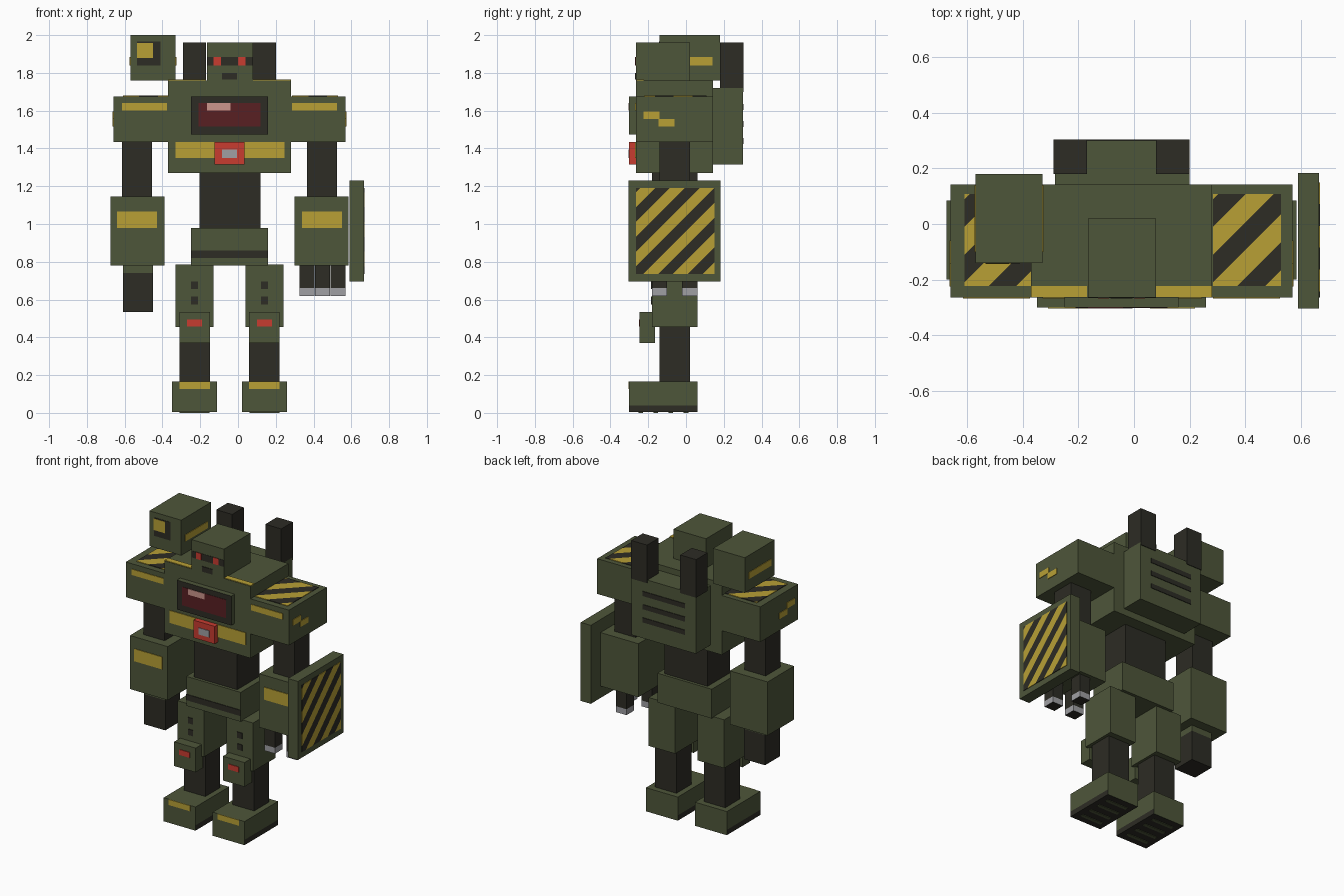
import bpy, bmesh, math
from mathutils import Vector

cube = bpy.data.objects.get("Cube")
if cube:
    bpy.data.objects.remove(cube, do_unlink=True)

CX = -0.045   # body symmetry plane
T = 0.004     # thickness of painted plates


def material(name, rgb):
    m = bpy.data.materials.new(name)
    m.use_nodes = True
    m.diffuse_color = (*rgb, 1)
    m.node_tree.nodes["Principled BSDF"].inputs["Base Color"].default_value = (*rgb, 1)
    return m


GREEN = material("olive green", (0.076, 0.093, 0.042))
DARK = material("dark grey", (0.026, 0.025, 0.018))
YELLOW = material("hazard yellow", (0.479, 0.352, 0.036))
RED = material("signal red", (0.578, 0.045, 0.030))
MAROON = material("window maroon", (0.098, 0.014, 0.016))
PINK = material("window glint", (0.610, 0.305, 0.262))
GREY = material("light grey", (0.350, 0.350, 0.370))


def box(name, x, y, z, mat, mat2=None, cuts=(), rule=None):
    """Box from axis ranges; optional plane cuts and a rule for faces of mat2."""
    bm = bmesh.new()
    bmesh.ops.create_cube(bm, size=1)
    for v in bm.verts:
        v.co = Vector([r[0] + (c + 0.5) * (r[1] - r[0]) for c, r in zip(v.co, (x, y, z))])
    for n, d in cuts:
        n = Vector(n)
        bmesh.ops.bisect_plane(bm, geom=bm.verts[:] + bm.edges[:] + bm.faces[:],
                               plane_co=n * (d / n.length_squared), plane_no=n)
    bm.normal_update()
    if rule:
        for f in bm.faces:
            f.material_index = int(rule(f.calc_center_median(), f.normal))
    me = bpy.data.meshes.new(name)
    bm.to_mesh(me)
    bm.free()
    me.materials.append(mat)
    if mat2:
        me.materials.append(mat2)
    ob = bpy.data.objects.new(name, me)
    bpy.context.collection.objects.link(ob)
    return ob


def flip(x):
    return (2 * CX - x[1], 2 * CX - x[0])


def pair(name, x, *args, **kw):
    """Left part plus its mirrored right part."""
    box("left_" + name, x, *args, **kw)
    box("right_" + name, flip(x), *args, **kw)


def front(name, x, y, z, mat, layer=1, both=False):
    """Painted plate on a front-facing surface at depth y."""
    (pair if both else box)(name, x, (y - T * layer, y), z, mat)


def striped(name, x, y, z, n, start, period):
    """Plate with diagonal stripes; yellow bands begin at start."""
    h = period / 2
    cuts = [(n, start + k * h) for k in range(-16, 17)]
    box(name, x, y, z, YELLOW, DARK, cuts,
        lambda c, _: math.floor((c.dot(Vector(n)) - start) / h) % 2)


# Torso, waist and pelvis
box("torso", (-0.37, 0.28), (-0.265, 0.143), (1.27, 1.76), GREEN)
box("waist", (-0.205, 0.12), (-0.18, 0.06), (0.98, 1.27), DARK)
box("pelvis", (-0.25, 0.16), (-0.20, 0.08), (0.78, 0.98), GREEN)
front("pelvis_stripe", (-0.25, 0.16), -0.20, (0.82, 0.86), DARK)
pair("collar_stripe", (0.08, 0.28), (-0.262, -0.223), (1.76, 1.76 + T), YELLOW)
front("belt_stripe", (-0.33, 0.245), -0.265, (1.35, 1.435), YELLOW)

# Chest window and buckle
box("window_frame", (-0.25, 0.16), (-0.301, -0.26), (1.475, 1.675), GREEN, DARK,
    rule=lambda c, n: n.y < -0.5)
front("window_pane", (-0.21, 0.12), -0.301, (1.515, 1.64), MAROON, 0.5)
front("window_glint", (-0.165, -0.04), -0.301, (1.60, 1.64), PINK)
box("buckle", (-0.125, 0.035), (-0.301, -0.26), (1.315, 1.435), RED)
front("buckle_centre", (-0.085, -0.005), -0.301, (1.35, 1.395), GREY)

# Head
box("head", (-0.165, 0.08), (-0.265, 0.02), (1.76, 1.96), GREEN)
front("visor", (-0.165, 0.08), -0.265, (1.84, 1.885), DARK, 0.5)
front("eye", (0.0, 0.04), -0.265, (1.84, 1.885), RED, both=True)
front("mouth", (-0.085, -0.005), -0.265, (1.765, 1.80), DARK)

# Backpack, vents and exhausts
box("backpack", (-0.285, 0.20), (0.143, 0.301), (1.315, 1.72), GREEN)
for i, z in enumerate((1.44, 1.53, 1.62)):
    box(f"backpack_vent_{i + 1}", (-0.205, 0.115), (0.301, 0.305), (z - 0.016, z + 0.016), DARK)
pair("exhaust", (0.08, 0.20), (0.18, 0.305), (1.70, 1.96), DARK)

# Shoulder launcher
box("launcher", (-0.57, -0.33), (-0.14, 0.18), (1.76, 2.0), GREEN)
front("launcher_muzzle", (-0.535, -0.41), -0.14, (1.84, 1.965), DARK, 0.5)
front("launcher_lens", (-0.535, -0.45), -0.14, (1.88, 1.958), YELLOW)
for side, x in (("left", -0.33), ("right", -0.57 - T)):
    box(f"launcher_{side}_stripe", (x, x + T), (-0.10, 0.14), (1.84, 1.885), YELLOW)

# Shoulders with striped tops
pair("shoulder", (0.28, 0.57), (-0.265, 0.143), (1.435, 1.675), GREEN)
front("shoulder_stripe", (0.285, 0.525), -0.265, (1.60, 1.64), YELLOW, both=True)
pair("shoulder_mark_front", (0.57, 0.57 + T), (-0.225, -0.14), (1.555, 1.595), YELLOW)
pair("shoulder_mark_back", (0.57, 0.57 + T), (-0.145, -0.06), (1.515, 1.555), YELLOW)
for side, x, start in (("left", (0.285, 0.53), 0.295), ("right", (-0.61, -0.365), -0.60)):
    striped(side + "_shoulder_hazard", x, (-0.223, 0.108), (1.675, 1.675 + T),
            (1, -1, 0), start, 0.20)

# Arms
pair("upper_arm", (0.365, 0.525), (-0.14, 0.02), (1.145, 1.435), DARK)
pair("forearm", (0.30, 0.585), (-0.20, 0.085), (0.78, 1.145), GREEN)
front("forearm_stripe", (0.34, 0.55), -0.20, (0.98, 1.065), YELLOW, both=True)

# Right arm barrel with a green collar
box("right_barrel", (-0.61, -0.45), (-0.14, 0.02), (0.535, 0.78), DARK, GREEN,
    [((0, 0, 1), 0.74)], lambda c, n: c.z > 0.74)

# Left hand with three fingers and pale tips
for i, (x, y) in enumerate(((0.365, -0.14), (0.53, -0.14), (0.447, 0.02))):
    box(f"left_finger_{i + 1}", (x - 0.04, x + 0.04), (y - 0.04, y + 0.04), (0.62, 0.78),
        DARK, GREY, [((0, 0, 1), 0.66)], lambda c, n: c.z < 0.66 and n.z > -0.5)

# Shield with hazard panel
box("shield", (0.59, 0.666), (-0.305, 0.183), (0.695, 1.23), GREEN)
striped("shield_hazard", (0.666, 0.67), (-0.265, 0.15), (0.735, 1.19),
        (0, -1, 1), 1.354, 0.157)

# Legs
pair("thigh", (0.04, 0.24), (-0.18, 0.06), (0.455, 0.785), GREEN)
for i, z in enumerate((0.595, 0.675)):
    front(f"thigh_bolt_{i + 1}", (0.122, 0.16), -0.18, (z - 0.02, z + 0.02), DARK, both=True)
pair("knee_pad", (0.058, 0.22), (-0.245, -0.165), (0.37, 0.535), GREEN)
front("knee_light", (0.10, 0.18), -0.245, (0.458, 0.495), RED, both=True)
pair("shin", (0.058, 0.22), (-0.14, 0.02), (0.165, 0.455), DARK)

# Feet with dark soles and treads
pair("foot", (0.02, 0.26), (-0.301, 0.06), (T, 0.165), GREEN, DARK, [((0, 0, 1), 0.04)],
     lambda c, n: n.z < -0.5 or (abs(n.x) > 0.5 and c.z < 0.04))
front("toe_stripe", (0.058, 0.22), -0.301, (0.127, 0.165), YELLOW, both=True)
for i in range(4):
    y = -0.24 + i * 0.08
    pair(f"tread_{i + 1}", (0.06, 0.22), (y - 0.012, y + 0.012), (0, T), GREEN)
